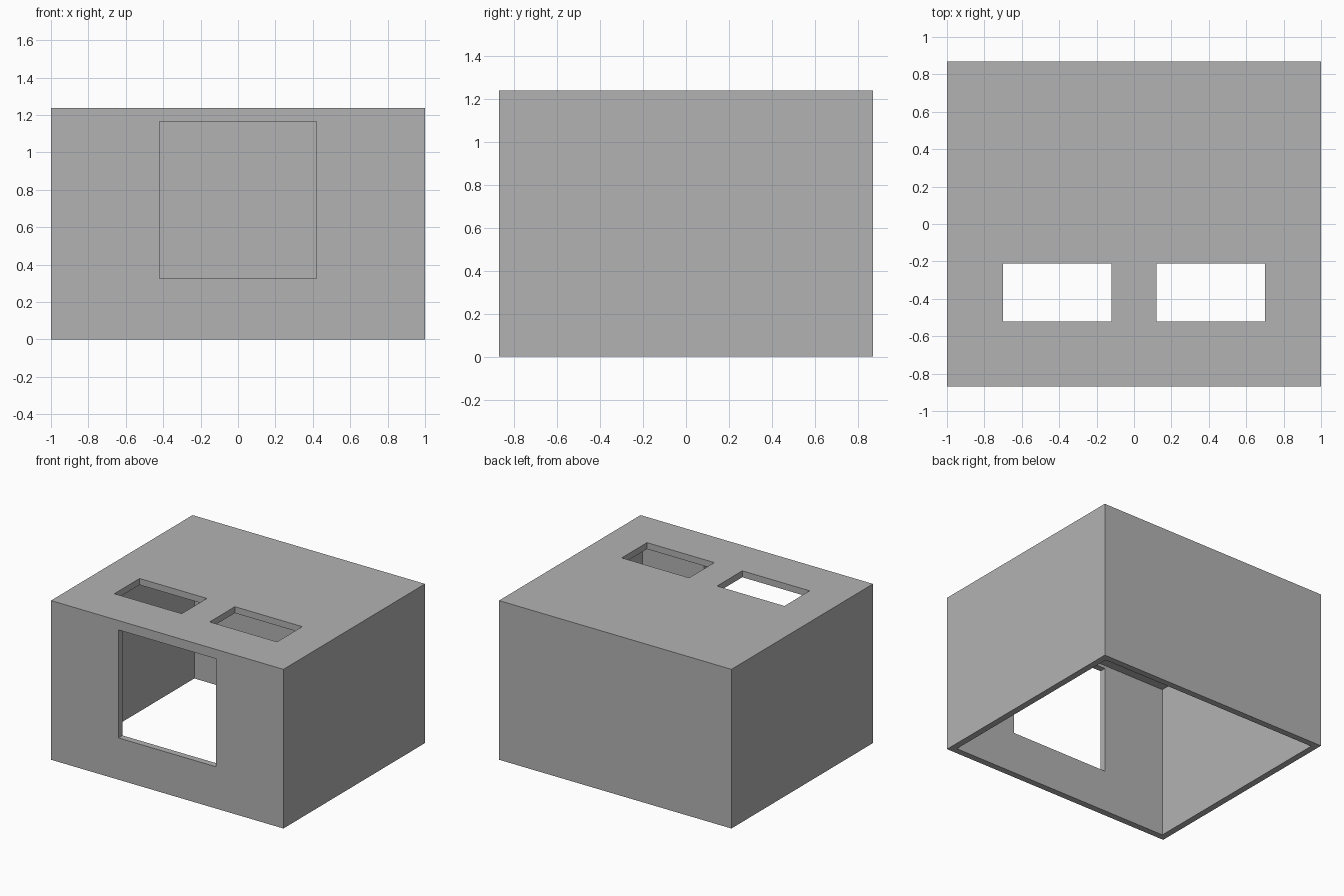
import bpy
import bmesh
from mathutils import Vector

if "Cube" in bpy.data.objects:
    bpy.data.objects.remove(bpy.data.objects["Cube"], do_unlink=True)

grey = bpy.data.materials.new("plain_grey")
grey.use_nodes = True
colour = (0.45, 0.45, 0.45, 1)
grey.diffuse_color = colour
grey.node_tree.nodes["Principled BSDF"].inputs["Base Color"].default_value = colour

W, D, H = 1.0, 0.87, 1.238   # half width, half depth, height
T = 0.05                     # wall thickness


def box(name, low, high):
    """Axis-aligned box between two corners."""
    low, high = Vector(low), Vector(high)
    bm = bmesh.new()
    bmesh.ops.create_cube(bm, size=1)
    for v in bm.verts:
        v.co = (low + high) / 2 + v.co * (high - low)
    mesh = bpy.data.meshes.new(name)
    bm.to_mesh(mesh)
    bm.free()
    mesh.materials.append(grey)
    ob = bpy.data.objects.new(name, mesh)
    bpy.context.collection.objects.link(ob)
    return ob


def cut(target, name, low, high):
    """Subtract a box and discard the cutter."""
    cutter = box(name, low, high)
    cutter.hide_render = True
    mod = target.modifiers.new(name, "BOOLEAN")
    mod.operation = "DIFFERENCE"
    mod.solver = "EXACT"
    mod.object = cutter
    bpy.context.view_layer.objects.active = target
    bpy.ops.object.modifier_apply(modifier=mod.name)
    bpy.data.objects.remove(cutter, do_unlink=True)


# Thin-walled shell, open underneath
shell = box("box_shell", (-W, -D, 0), (W, D, H))
cut(shell, "hollow", (T - W, T - D, -T), (W - T, D - T, H - T))

# Square opening in the front wall
cut(shell, "front_opening", (-0.42, -D - T, 0.325), (0.42, -D + 2 * T, 1.165))

# Pair of rectangular openings in the roof
for side in (-1, 1):
    x0, x1 = sorted((side * 0.12, side * 0.70))
    cut(shell, "roof_opening", (x0, -0.52, H - 2 * T), (x1, -0.21, H + T))
